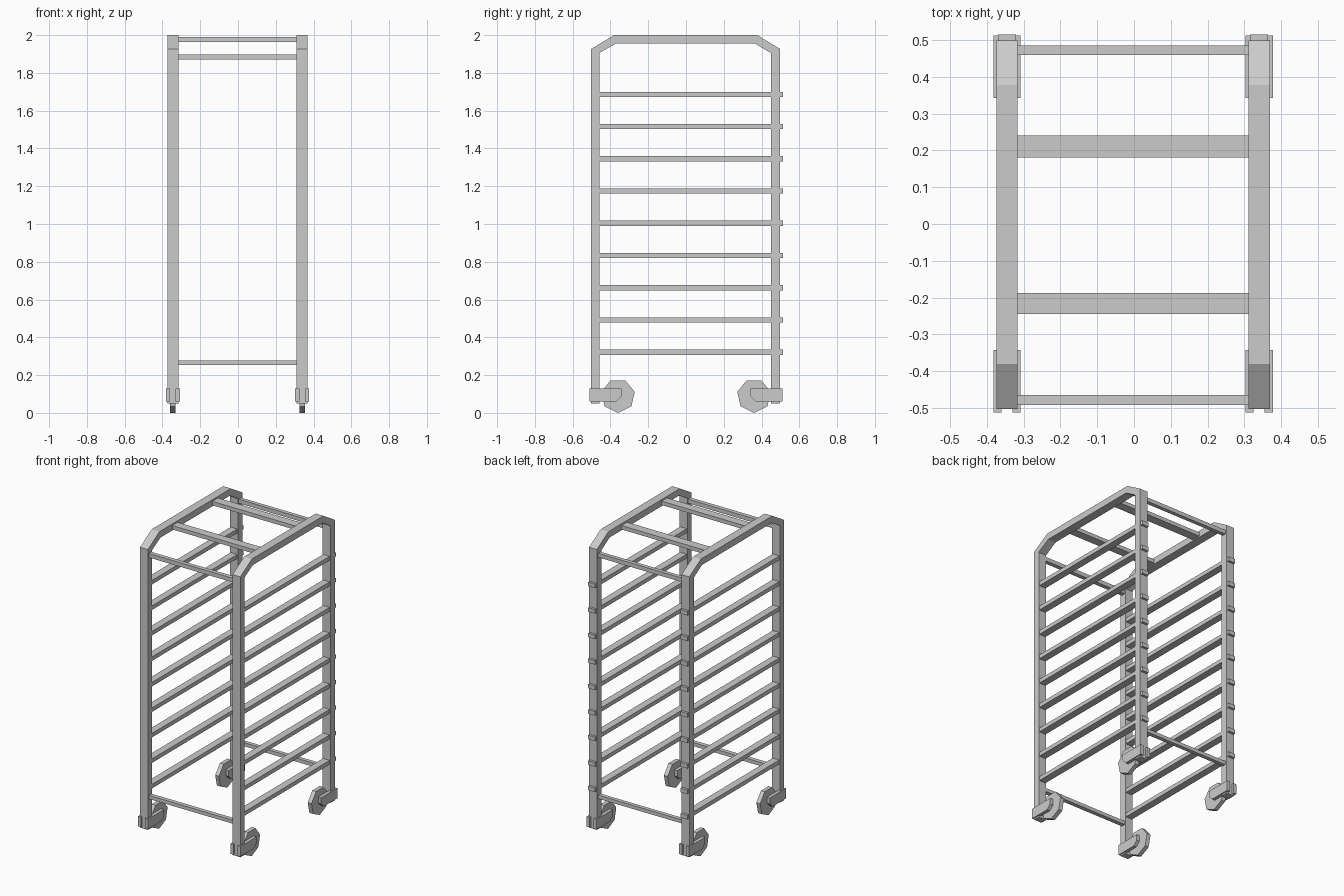
import bpy, bmesh, math

if "Cube" in bpy.data.objects:
    bpy.data.objects.remove(bpy.data.objects["Cube"])


def prism(name, outline, x0, x1):
    """Extrude a (y, z) outline from x0 to x1."""
    bm = bmesh.new()
    face = bm.faces.new([bm.verts.new((x0, y, z)) for y, z in outline])
    ext = bmesh.ops.extrude_face_region(bm, geom=[face])
    verts = [e for e in ext["geom"] if isinstance(e, bmesh.types.BMVert)]
    bmesh.ops.translate(bm, verts=verts, vec=(x1 - x0, 0, 0))
    bmesh.ops.recalc_face_normals(bm, faces=bm.faces)
    mesh = bpy.data.meshes.new(name)
    bm.to_mesh(mesh)
    bm.free()
    obj = bpy.data.objects.new(name, mesh)
    bpy.context.collection.objects.link(obj)
    return obj


def box(name, x0, x1, y0, y1, z0, z1):
    return prism(name, [(y0, z0), (y1, z0), (y1, z1), (y0, z1)], x0, x1)


LEFT, RIGHT = -0.345, 0.34
HALF = 0.029

# Bent tube side frame with chamfered top corners
frame = [(-0.502, 0.05), (-0.502, 1.927), (-0.38, 2.0), (0.377, 2.0),
         (0.498, 1.927), (0.498, 0.05), (0.449, 0.05), (0.449, 1.905),
         (0.365, 1.956), (-0.37, 1.956), (-0.459, 1.905), (-0.459, 0.05)]

for side, cx in (("left", LEFT), ("right", RIGHT)):
    prism(f"{side}_frame", frame, cx - HALF, cx + HALF)

    # Tray rails, poking out through the back post
    for i in range(9):
        z = 0.321 + i * 0.1707
        box(f"{side}_tray_rail_{i + 1}", cx - 0.0245, cx + 0.0245,
            -0.48, 0.514, z - 0.0135, z + 0.0135)

    # Casters: seven-sided wheel between two fork plates
    for end, s in (("front", -1), ("back", 1)):
        r = 0.0905
        wheel = [(s * 0.36 + r * math.cos(a), r + r * math.sin(a))
                 for a in (-math.pi / 2 + k * math.tau / 7 for k in range(7))]
        prism(f"{side}_{end}_wheel", wheel, cx - 0.014, cx + 0.014)
        fork = [(s * y, z) for y, z in ((0.512, 0.06), (0.512, 0.128),
                (0.342, 0.128), (0.342, 0.088), (0.37, 0.06))]
        for tag, dx in (("outer", -1), ("inner", 1)):
            a, b = sorted((cx + dx * 0.015, cx + dx * 0.037))
            prism(f"{side}_{end}_fork_{tag}", fork, a, b)

# Cross bars joining the two side frames
X0, X1 = LEFT + 0.02, RIGHT - 0.02
for end, y0, y1 in (("front", -0.492, -0.464), ("back", 0.459, 0.485)):
    box(f"{end}_lower_bar", X0, X1, y0, y1, 0.254, 0.278)
    box(f"{end}_upper_bar", X0, X1, y0, y1, 1.87, 1.897)
for end, y0, y1 in (("front", -0.244, -0.187), ("back", 0.18, 0.24)):
    box(f"{end}_top_bar", X0, X1, y0, y1, 1.963, 1.989)
